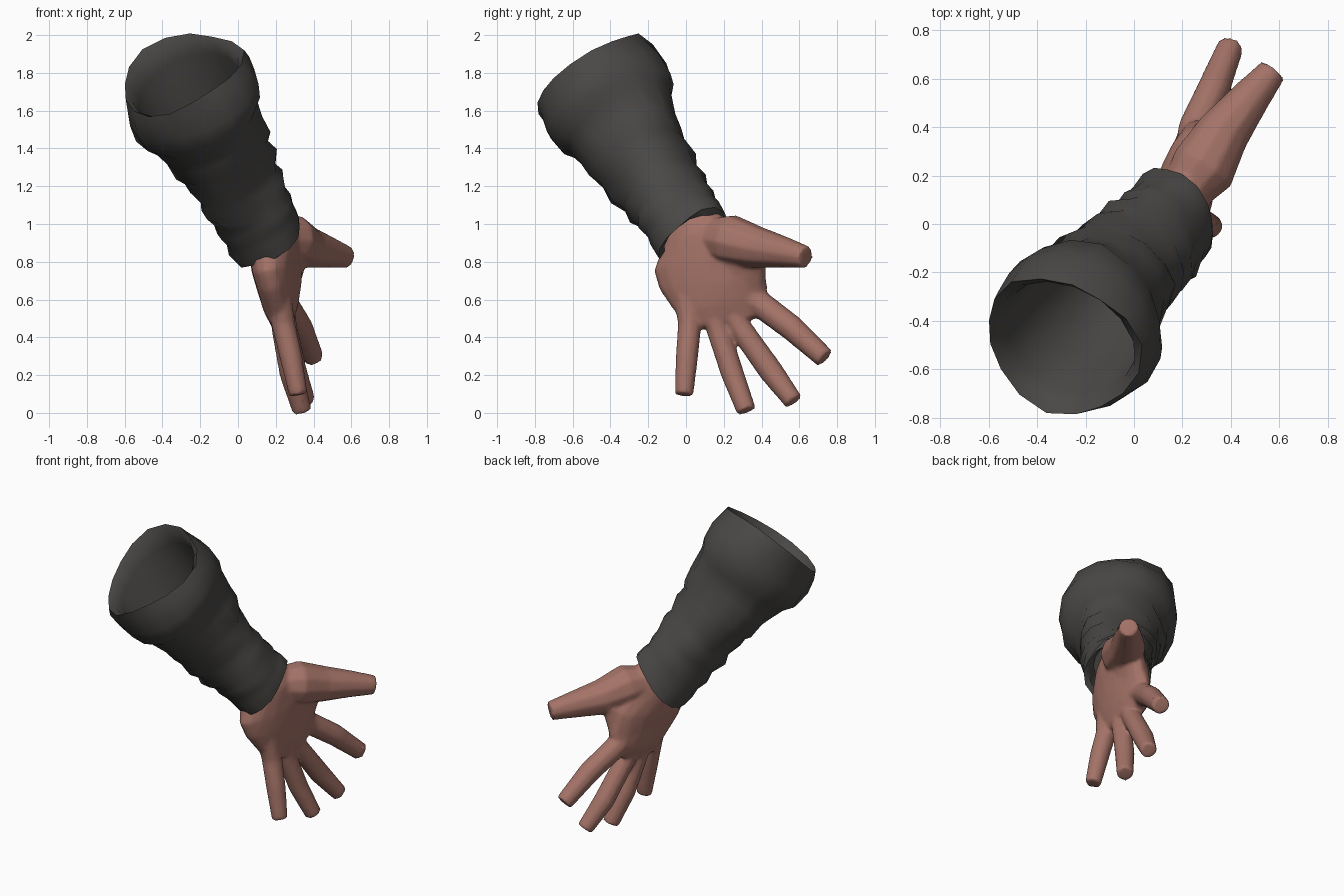
import bpy
import bmesh
import math
import random
from mathutils import Vector

random.seed(4)
cube = bpy.data.objects.get("Cube")
if cube:
    bpy.data.objects.remove(cube)


def material(name, rgb):
    mat = bpy.data.materials.new(name)
    mat.use_nodes = True
    mat.diffuse_color = (*rgb, 1)
    bsdf = mat.node_tree.nodes["Principled BSDF"]
    bsdf.inputs["Base Color"].default_value = (*rgb, 1)
    bsdf.inputs["Roughness"].default_value = 0.8
    return mat


skin = material("skin", (0.37, 0.17, 0.135))
cloth = material("charcoal_cloth", (0.068, 0.065, 0.062))


def ellipse(center, wide, thin, sides):
    """Ring of points around a centre, spanned by two half-axis vectors."""
    angles = [math.tau * i / sides for i in range(sides)]
    return [center + wide * math.cos(a) + thin * math.sin(a) for a in angles]


def loft(bm, rings):
    """Skin a closed tube over rings of equal size, capped at both ends."""
    loops = [[bm.verts.new(p) for p in ring] for ring in rings]
    for low, high in zip(loops, loops[1:]):
        for i in range(len(low)):
            j = (i + 1) % len(low)
            bm.faces.new((low[i], low[j], high[j], high[i]))
    bm.faces.new(loops[0][::-1])
    bm.faces.new(loops[-1])


def finish(bm, name, mat):
    bmesh.ops.recalc_face_normals(bm, faces=bm.faces)
    mesh = bpy.data.meshes.new(name)
    bm.to_mesh(mesh)
    bm.free()
    mesh.materials.append(mat)
    obj = bpy.data.objects.new(name, mesh)
    bpy.context.collection.objects.link(obj)
    return obj


def smooth(obj, degrees):
    bpy.ops.object.select_all(action="DESELECT")
    obj.select_set(True)
    bpy.context.view_layer.objects.active = obj
    bpy.ops.object.shade_smooth_by_angle(angle=math.radians(degrees))


# Sleeve: rolled collar, creased forearm, bunched cuff and hollow inside
top, cuff = Vector((-0.29, -0.49, 1.77)), Vector((0.16, 0.035, 0.93))
axis = (cuff - top).normalized()
side = axis.cross(Vector((0, 0, 1))).normalized()
up = side.cross(axis)

# position along the arm, radius, wrinkle strength
profile = [
    (0.85, 0.17, 0), (0.6, 0.215, 0), (0.3, 0.27, 0), (0.06, 0.285, 0.004),
    (0.0, 0.305, 0.008), (-0.03, 0.335, 0.014),
    (0.02, 0.352, 0.012), (0.12, 0.366, 0.008), (0.22, 0.355, 0.01),
    (0.27, 0.315, 0.008), (0.38, 0.282, 0.012), (0.47, 0.272, 0.014),
    (0.52, 0.25, 0.01), (0.6, 0.25, 0.015), (0.67, 0.222, 0.008),
    (0.72, 0.236, 0.014), (0.79, 0.212, 0.008), (0.84, 0.222, 0.012),
    (0.9, 0.205, 0.008), (0.95, 0.21, 0.01), (1.02, 0.207, 0.012),
    (1.02, 0.18, 0), (0.92, 0.15, 0),
]
rings = []
for t, radius, wrinkle in profile:
    bow = math.sin(math.pi * max(t, 0))
    center = top.lerp(cuff, t) + Vector((-0.012, -0.005, 0)) * bow
    collar_tilt = 0.035 * max(0, 1 - t / 0.35)
    cuff_tilt = 0.22 * max(0, t - 0.8) / 0.2
    ring = []
    for i in range(16):
        a = math.tau * i / 16
        r = radius + wrinkle * (math.sin(3 * a + 9 * t) + random.uniform(-0.7, 0.7))
        offset = (side * math.cos(a) + up * math.sin(a)) * r
        slide = wrinkle * 1.5 * math.sin(2 * a + 14 * t)
        slide += collar_tilt * math.cos(a) - cuff_tilt * offset.x
        ring.append(center + offset + axis * slide)
    rings.append(ring)
bm = bmesh.new()
loft(bm, rings)
smooth(finish(bm, "sleeve", cloth), 50)

# Palm: flattened rings from the wrist to the knuckles
bm = bmesh.new()
palm = [
    ((0.1, -0.02, 1.08), (0.03, 0.12, 0.07), 0.1),
    ((0.14, 0.025, 1.0), (0.04, 0.145, 0.08), 0.12),
    ((0.18, 0.055, 0.92), (0.05, 0.18, 0.06), 0.125),
    ((0.205, 0.115, 0.78), (0.06, 0.285, 0.03), 0.125),
    ((0.22, 0.145, 0.67), (0.05, 0.285, 0.02), 0.112),
    ((0.23, 0.19, 0.55), (0.02, 0.24, 0.03), 0.092),
    ((0.24, 0.2, 0.47), (0.02, 0.2, 0.04), 0.055),
]
normal = Vector((1, -0.25, 0.2)).normalized()
loft(bm, [ellipse(Vector(c), Vector(w), normal * t, 16) for c, w, t in palm])

# Fingers and thumb: blunt tapered tubes of centre points and radii
digits = {
    "little": [((0.22, 0.0, 0.62), 0.066), ((0.24, 0.02, 0.47), 0.064),
               ((0.28, 0.005, 0.3), 0.061), ((0.32, -0.01, 0.095), 0.05)],
    "ring": [((0.23, 0.13, 0.6), 0.066), ((0.24, 0.17, 0.44), 0.063),
             ((0.28, 0.245, 0.21), 0.062), ((0.34, 0.32, 0.01), 0.053)],
    "middle": [((0.23, 0.21, 0.6), 0.066), ((0.25, 0.28, 0.46), 0.063),
               ((0.3, 0.45, 0.22), 0.066), ((0.36, 0.57, 0.06), 0.052)],
    "index": [((0.23, 0.25, 0.65), 0.075), ((0.255, 0.4, 0.57), 0.072),
              ((0.33, 0.56, 0.45), 0.069), ((0.4, 0.735, 0.29), 0.056)],
    "thumb": [((0.2, 0.12, 0.93), 0.1), ((0.285, 0.23, 0.915), 0.138),
              ((0.37, 0.38, 0.875), 0.112), ((0.48, 0.52, 0.85), 0.084),
              ((0.575, 0.635, 0.825), 0.06)],
}
for joints in digits.values():
    points = [Vector(p) for p, _ in joints]
    rings = []
    for k, (p, r) in enumerate(joints):
        before, after = points[max(k - 1, 0)], points[min(k + 1, len(points) - 1)]
        along = (after - before).normalized()
        wide = along.cross(normal).normalized()
        rings.append(ellipse(Vector(p), wide * r, wide.cross(along) * r, 10))
    loft(bm, rings)

# Thumb web: a thin wedge filling the corner between thumb and index knuckle
web = [
    ((0.28, 0.27, 0.84), (0.03, 0.15, 0.0), 0.1),
    ((0.265, 0.275, 0.74), (0.03, 0.15, 0.0), 0.085),
    ((0.25, 0.28, 0.62), (0.02, 0.125, 0.0), 0.065),
]
loft(bm, [ellipse(Vector(c), Vector(w), normal * t, 12) for c, w, t in web])

# Fuse the hand into one soft skin
hand = finish(bm, "hand", skin)
fuse = hand.modifiers.new("fuse", "REMESH")
fuse.mode = "VOXEL"
fuse.voxel_size = 0.011
fuse.use_smooth_shade = True
soften = hand.modifiers.new("soften", "SMOOTH")
soften.factor = 0.5
soften.iterations = 8
reduce = hand.modifiers.new("reduce", "DECIMATE")
reduce.ratio = 0.25
